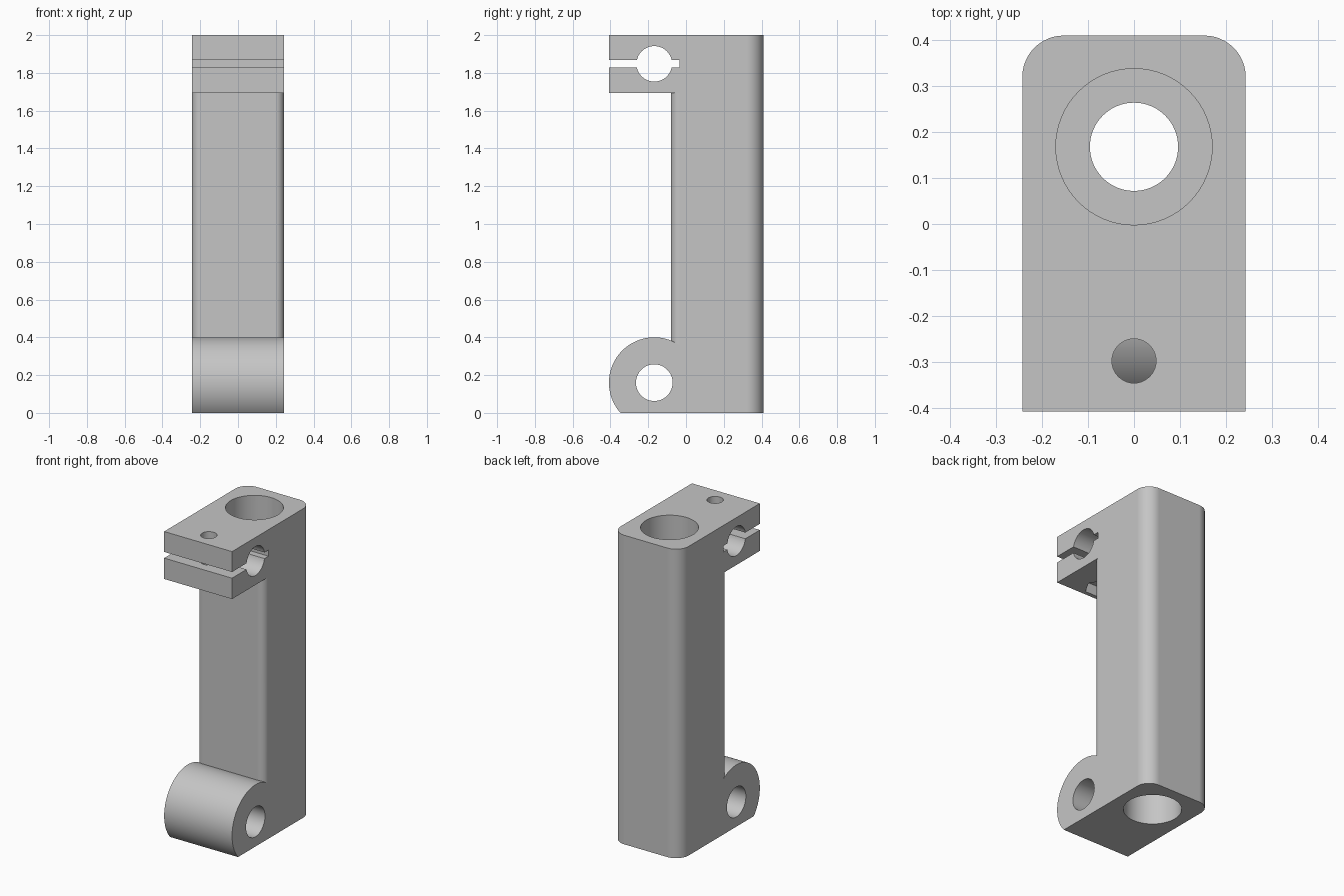
import bpy, bmesh, math

cube = bpy.data.objects.get("Cube")
if cube:
    bpy.data.objects.remove(cube, do_unlink=True)

HALF_X, BACK, FRONT = 0.243, 0.41, -0.08
BAR_Y, BAR_Z, BAR_R = -0.168, 0.16, 0.24     # pivot barrel
BORE_Y = 0.168                               # long vertical bore
BOLT_Y = -0.298
FILLET = 0.047

grey = bpy.data.materials.new("mid_grey")
grey.use_nodes = True
colour = (0.56, 0.56, 0.56, 1)
grey.diffuse_color = colour
grey.node_tree.nodes["Principled BSDF"].inputs["Base Color"].default_value = colour


def arc(cu, cv, r, start, end, steps):
    """Points on an arc, angles in degrees."""
    angles = [math.radians(start + (end - start) * i / steps) for i in range(steps + 1)]
    return [(cu + r * math.cos(a), cv + r * math.sin(a)) for a in angles]


def circle(cu, cv, r, n=64):
    return arc(cu, cv, r, 0, 360, n)[:-1]


def prism(name, outline, axis, low, high, round_back=0):
    """Extrude an outline: (y, z) points along x, or (x, y) points along z."""
    bm = bmesh.new()
    place = (lambda p, d: (d, p[0], p[1])) if axis == "x" else (lambda p, d: (p[0], p[1], d))
    base = bm.faces.new([bm.verts.new(place(p, low)) for p in outline])
    grown = bmesh.ops.extrude_face_region(bm, geom=[base])["geom"]
    shift = place((0, 0), high - low)
    bmesh.ops.translate(bm, vec=shift, verts=[g for g in grown if isinstance(g, bmesh.types.BMVert)])
    bmesh.ops.recalc_face_normals(bm, faces=bm.faces)
    if round_back:
        edges = [e for e in bm.edges
                 if all(v.co.y > BACK - 0.001 for v in e.verts)
                 and abs(e.verts[0].co.z - e.verts[1].co.z) > 1]
        bmesh.ops.bevel(bm, geom=edges, offset=round_back, segments=12,
                        profile=0.5, affect="EDGES")
    mesh = bpy.data.meshes.new(name)
    bm.to_mesh(mesh)
    bm.free()
    obj = bpy.data.objects.new(name, mesh)
    bpy.context.collection.objects.link(obj)
    mesh.materials.append(grey)
    return obj


def activate(obj):
    bpy.ops.object.select_all(action="DESELECT")
    obj.select_set(True)
    bpy.context.view_layer.objects.active = obj


def cut(target, cutter):
    """Subtract a cutter and remove it."""
    mod = target.modifiers.new("cut", "BOOLEAN")
    mod.operation, mod.solver, mod.object = "DIFFERENCE", "EXACT", cutter
    activate(target)
    bpy.ops.object.modifier_apply(modifier=mod.name)
    bpy.data.objects.remove(cutter, do_unlink=True)


# Solid block with the lower curve of the barrel and rounded back corners
chin = math.degrees(math.asin(BAR_Z / BAR_R))
side = [(BACK, 0), (BACK, 2), (BAR_Y - BAR_R, 2)]
side += arc(BAR_Y, BAR_Z, BAR_R, 180, 180 + chin, 10)
bracket = prism("bracket", side, "x", -HALF_X, HALF_X, round_back=0.09)

# Notch between clamp and barrel, leaving rounded front corners on the column
tangent = FRONT + FILLET
inner = HALF_X - FILLET
plan = [(-0.4, -0.6), (0.4, -0.6), (0.4, tangent)]
plan += arc(inner, tangent, FILLET, 0, -90, 8)
plan += arc(-inner, tangent, FILLET, -90, -180, 8)
plan += [(-0.4, tangent)]
notch = prism("notch_cutter", plan, "z", BAR_Z, 1.693)
cut(notch, prism("barrel_keeper", circle(BAR_Y, BAR_Z, BAR_R, 96), "x", -0.7, 0.7))
cut(bracket, notch)

# Pivot hole in the barrel
cut(bracket, prism("pivot_hole", circle(BAR_Y, BAR_Z, 0.097), "x", -0.5, 0.5))

# Clamp: cross hole, slit, bolt hole and hexagonal nut pocket
cut(bracket, prism("rod_hole", circle(BAR_Y, 1.848, 0.094), "x", -0.5, 0.5))
slit = [(-0.6, 1.828), (-0.035, 1.828), (-0.035, 1.868), (-0.6, 1.868)]
cut(bracket, prism("slit", slit, "x", -0.5, 0.5))
cut(bracket, prism("bolt_hole", circle(0, BOLT_Y, 0.048, 40), "z", 1.6, 2.1))
cut(bracket, prism("nut_pocket", circle(0, BOLT_Y, 0.097, 6), "z", 1.6, 1.76))

# Long bore with a wider bearing pocket at each end
cut(bracket, prism("bore", circle(0, BORE_Y, 0.096), "z", -0.1, 2.1))
for low, high in ((-0.1, 0.55), (1.45, 2.1)):
    cut(bracket, prism("bearing_pocket", circle(0, BORE_Y, 0.17), "z", low, high))

# Smooth curves, crisp edges
activate(bracket)
bpy.ops.object.shade_smooth_by_angle(angle=math.radians(30))
normals = bracket.modifiers.new("even_normals", "WEIGHTED_NORMAL")
normals.keep_sharp = True
